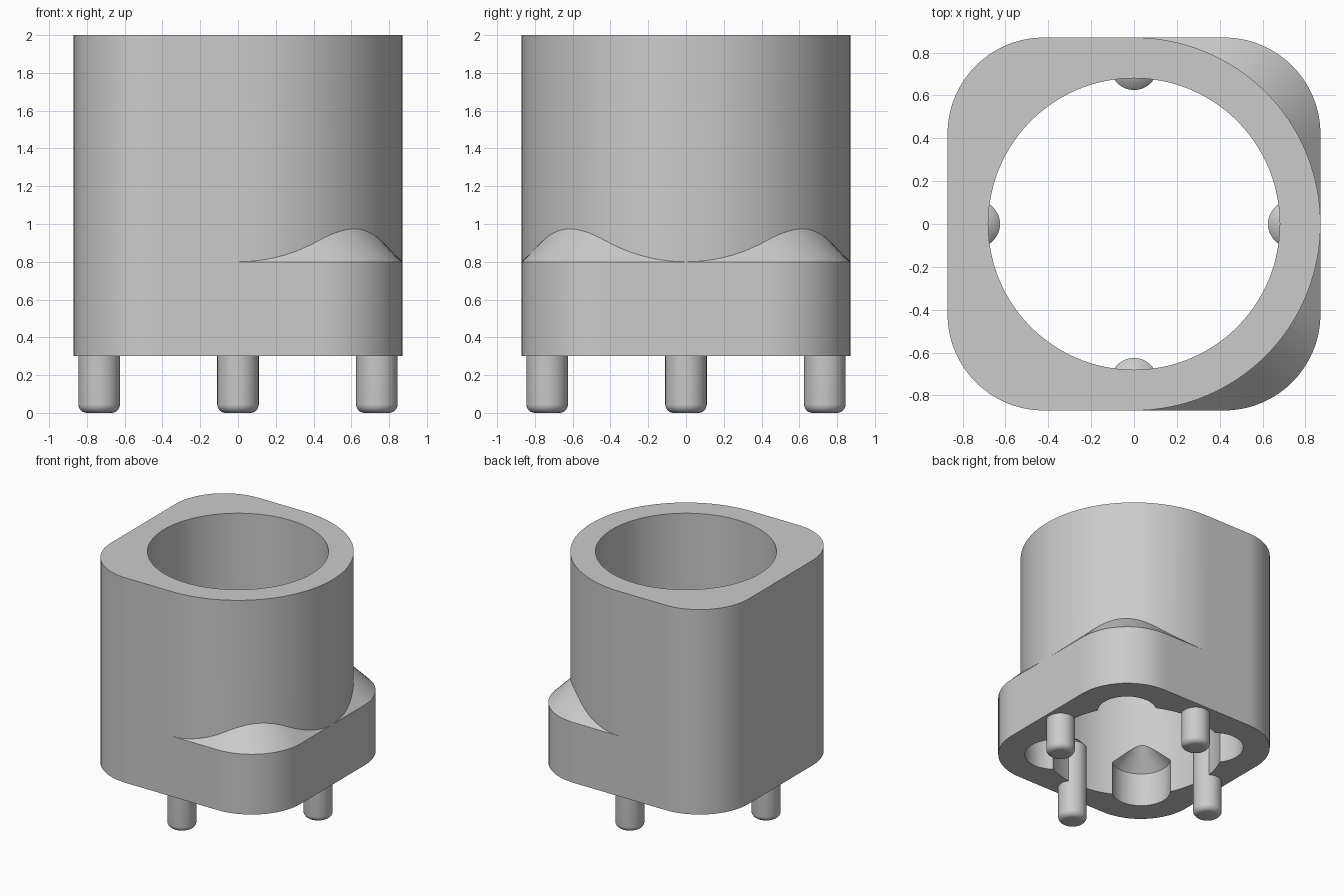
import bpy, bmesh, math

cube = bpy.data.objects.get("Cube")
if cube:
    bpy.data.objects.remove(cube, do_unlink=True)

HALF, CORNER, BORE = 0.87, 0.45, 0.68
BASE, SHOULDER, TOP = 0.3, 0.8, 2.0
INSET = HALF - CORNER      # corner arc centre offset
STEPS = 160

grey = bpy.data.materials.new("light_grey")
grey.use_nodes = True
grey.diffuse_color = (0.6, 0.6, 0.6, 1)
grey.node_tree.nodes["Principled BSDF"].inputs["Base Color"].default_value = grey.diffuse_color


def finish(bm, name):
    bmesh.ops.recalc_face_normals(bm, faces=bm.faces)
    mesh = bpy.data.meshes.new(name)
    bm.to_mesh(mesh)
    bm.free()
    mesh.materials.append(grey)
    obj = bpy.data.objects.new(name, mesh)
    bpy.context.collection.objects.link(obj)
    return obj


def activate(obj):
    bpy.ops.object.select_all(action='DESELECT')
    obj.select_set(True)
    bpy.context.view_layer.objects.active = obj


def smooth(obj):
    activate(obj)
    bpy.ops.object.shade_smooth_by_angle(angle=math.radians(30))


def lathe(name, profile, location, segments=48):
    """Closed solid of revolution from (radius, height) points."""
    bm = bmesh.new()
    verts = [bm.verts.new((r, 0, z)) for r, z in profile]
    edges = [bm.edges.new(pair) for pair in zip(verts, verts[1:])]
    bmesh.ops.spin(bm, geom=verts + edges, cent=(0, 0, 0), axis=(0, 0, 1),
                   angle=math.tau, steps=segments)
    bmesh.ops.remove_doubles(bm, verts=bm.verts, dist=1e-4)
    obj = finish(bm, name)
    obj.location = location
    return obj


def square_radius(c, s):
    """Distance from the centre to the rounded square along a direction."""
    c, s = abs(c), abs(s)
    t = HALF / max(c, s)
    if t * min(c, s) <= INSET:
        return t
    b = INSET * (c + s)
    return b + math.sqrt(b * b - 2 * INSET ** 2 + CORNER ** 2)


def edge_gap(x, y):
    """Inward distance from the rounded square's edge."""
    dx, dy = abs(x) - INSET, abs(y) - INSET
    outside = math.hypot(max(dx, 0), max(dy, 0))
    return max(0, CORNER - outside - min(max(dx, dy), 0))


# Body: rounded square base, with a round neck on the +x half
bm = bmesh.new()
columns = []
for i in range(STEPS):
    a = math.tau * i / STEPS
    c, s = math.cos(a), math.sin(a)
    outer = square_radius(c, s)
    neck, foot = outer, SHOULDER
    if c > 1e-6:
        neck = HALF
        foot += edge_gap(neck * c, neck * s)
    section = [(BORE, BASE), (outer, BASE), (outer, SHOULDER),
               (neck, foot), (neck, TOP), (BORE, TOP)]
    columns.append([bm.verts.new((r * c, r * s, z)) for r, z in section])
for i, col in enumerate(columns):
    nxt = columns[(i + 1) % STEPS]
    for j in range(len(col)):
        k = (j + 1) % len(col)
        bm.faces.new((col[j], nxt[j], nxt[k], col[k]))
bmesh.ops.remove_doubles(bm, verts=bm.verts, dist=1e-4)
body = finish(bm, "socket_body")

# Cone-ended pockets drilled into the underside at the four corners
POCKET_R, POCKET_AT, POCKET_TOP = 0.225, 0.435, 0.58
for sx in (-1, 1):
    for sy in (-1, 1):
        cutter = lathe("pocket_cutter",
                       [(0, 0.1), (POCKET_R, 0.1), (POCKET_R, POCKET_TOP),
                        (0, POCKET_TOP + POCKET_R)],
                       (sx * POCKET_AT, sy * POCKET_AT, 0))
        cutter.hide_render = True
        cut = body.modifiers.new("pocket", 'BOOLEAN')
        cut.operation = 'DIFFERENCE'
        cut.solver = 'EXACT'
        cut.object = cutter
        activate(body)
        bpy.ops.object.modifier_apply(modifier=cut.name)
        bpy.data.objects.remove(cutter, do_unlink=True)
smooth(body)

# Pins: rounded feet below, conical tips showing inside the bore
PIN_R, PIN_AT, PIN_TOP, ROUND = 0.11, 0.735, 0.65, 0.045
foot_arc = [(PIN_R - ROUND + ROUND * math.sin(t), ROUND - ROUND * math.cos(t))
            for t in (math.pi / 2 * n / 6 for n in range(7))]
pin_profile = [(0, 0)] + foot_arc + [(PIN_R, PIN_TOP), (0, PIN_TOP + PIN_R)]
for name, x, y in (("left", 1, 0), ("right", -1, 0), ("back", 0, 1), ("front", 0, -1)):
    smooth(lathe(name + "_pin", pin_profile, (x * PIN_AT, y * PIN_AT, 0)))
